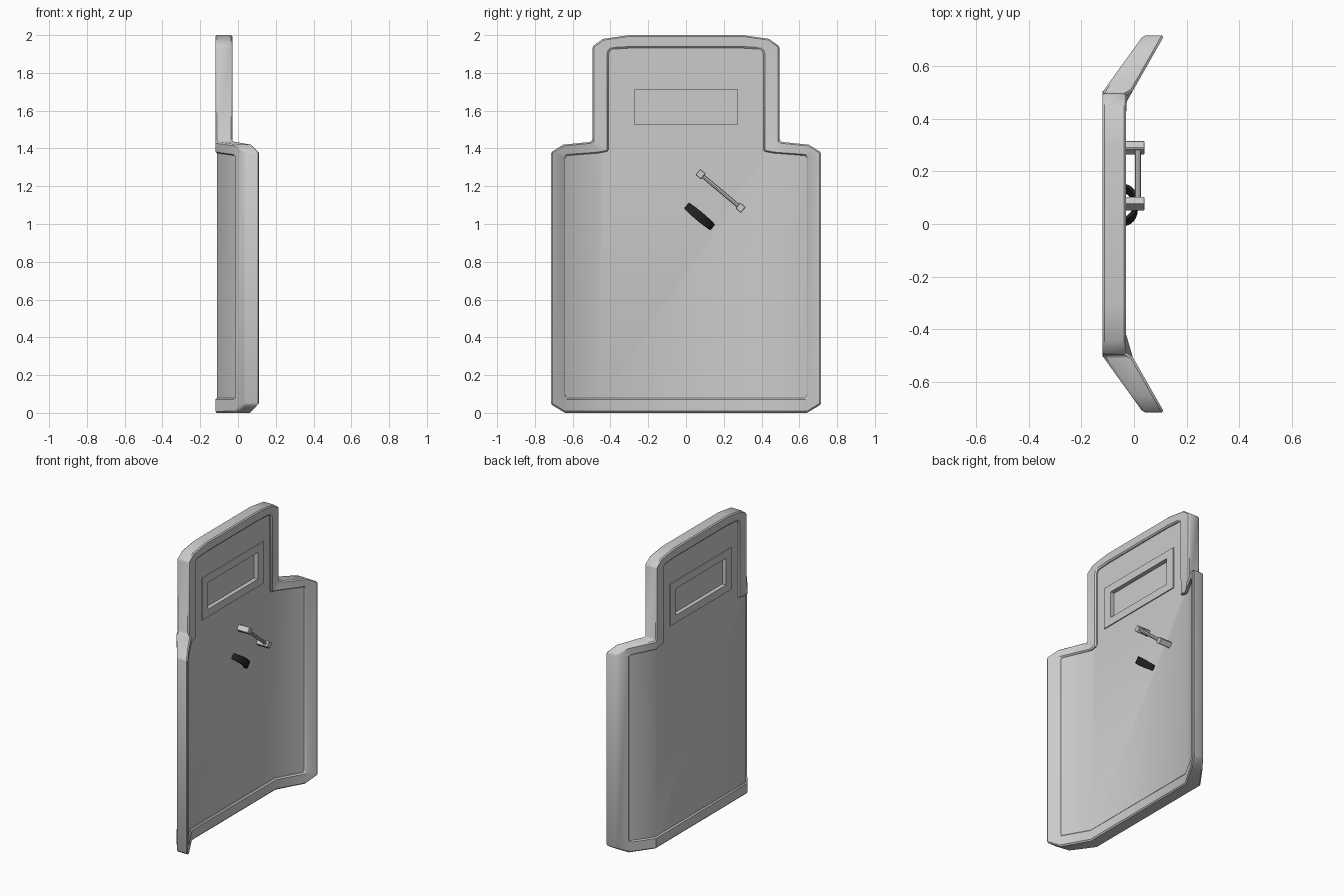
import bpy, bmesh, math
from mathutils import Vector, Matrix

if "Cube" in bpy.data.objects:
    bpy.data.objects.remove(bpy.data.objects["Cube"])

BEND = 0.48  # nominal fold line between centre and wings


def fold(y, z, front, inset=0.0):
    """Map an outline point onto the front or back skin of the folded shield."""
    s, a = (1 if y >= 0 else -1), abs(y)
    edge = 0.5 if front else 0.46
    if a == BEND:
        a = edge
    slope = 0.155 / 0.215 if front else 0.145 / 0.255
    x = (-0.12 + inset) if front else (-0.03 - inset * 1.5)
    if z < 1.44:
        x += max(0, a - edge) * slope
    return (x, s * a, z)


def finish(name, bm, bevel=0, angle=35, color=None):
    bmesh.ops.recalc_face_normals(bm, faces=bm.faces)
    me = bpy.data.meshes.new(name)
    bm.to_mesh(me)
    bm.free()
    ob = bpy.data.objects.new(name, me)
    bpy.context.collection.objects.link(ob)
    bpy.ops.object.select_all(action='DESELECT')
    ob.select_set(True)
    bpy.context.view_layer.objects.active = ob
    if bevel:
        m = ob.modifiers.new("bevel", 'BEVEL')
        m.width, m.segments, m.limit_method = bevel, 1, 'ANGLE'
        m.angle_limit = math.radians(50)
        bpy.ops.object.modifier_apply(modifier="bevel")
    if angle:
        bpy.ops.object.shade_smooth_by_angle(angle=math.radians(angle))
    if color:
        mat = bpy.data.materials.new(name)
        mat.diffuse_color = color
        mat.use_nodes = True
        mat.node_tree.nodes["Principled BSDF"].inputs["Base Color"].default_value = mat.diffuse_color
        me.materials.append(mat)
    return ob


def mirrored(half):
    return half + [(-y, z) for y, z in reversed(half)]


def ring(bm, loops):
    """Bridge closed loops of equal length into a torus-like solid."""
    vs = [[bm.verts.new(p) for p in lp] for lp in loops]
    n = len(vs[0])
    for a, b in zip(vs, vs[1:] + vs[:1]):
        for i in range(n):
            j = (i + 1) % n
            bm.faces.new((a[i], a[j], b[j], b[i]))


def box(bm, size, matrix):
    bmesh.ops.create_cube(bm, size=1, matrix=matrix @ Matrix.Diagonal((*size, 1)))


# Raised rim following the shield outline
outer = mirrored([(BEND, 0), (0.64, 0), (0.715, 0.045), (0.715, 1.38), (0.65, 1.42),
                  (0.51, 1.434), (0.495, 1.441), (0.495, 1.94), (0.44, 1.98), (0.30, 2.0)])
inner = mirrored([(BEND, 0.08), (0.63, 0.08), (0.64, 0.087), (0.64, 1.355), (0.63, 1.362),
                  (BEND, 1.375), (0.41, 1.385), (0.41, 1.90), (0.40, 1.925), (0.28, 1.932)])
bm = bmesh.new()
ring(bm, [[fold(*p, True) for p in outer], [fold(*p, True) for p in inner],
          [fold(*p, False) for p in inner], [fold(*p, False) for p in outer]])
finish("shield_rim", bm, bevel=0.008)

# Recessed folded panel, one centre and two wings per skin
bm = bmesh.new()
centre = mirrored([(BEND, 0.06), (BEND, 1.39), (0.43, 1.40), (0.43, 1.91),
                   (0.41, 1.94), (0.29, 1.95)])
wing = [(BEND, 0.06), (0.655, 0.06), (0.655, 1.37), (BEND, 1.39)]
for front in (True, False):
    for loop in (centre, wing, [(-y, z) for y, z in wing]):
        bm.faces.new([bm.verts.new(fold(*p, front, 0.01)) for p in loop])
bmesh.ops.remove_doubles(bm, verts=bm.verts, dist=0.0005)
border = [e for e in bm.edges if e.is_boundary]
bmesh.ops.bridge_loops(bm, edges=border)
panel = finish("shield_panel", bm, angle=0)

# Window opening cut through the panel
bm = bmesh.new()
box(bm, (0.4, 0.6, 0.24), Matrix.Translation((-0.08, 0, 1.62)))
cutter = finish("window_cutter", bm, angle=0)
cutter.hide_render = True
bpy.context.view_layer.objects.active = panel
m = panel.modifiers.new("window", 'BOOLEAN')
m.operation, m.object, m.solver = 'DIFFERENCE', cutter, 'EXACT'
bpy.ops.object.modifier_apply(modifier="window")
bpy.data.objects.remove(cutter)
bpy.ops.object.select_all(action='DESELECT')
panel.select_set(True)
bpy.ops.object.shade_smooth_by_angle(angle=math.radians(40))


# Window frame and glass
def rect(x, hy, hz):
    return [(x, sy * hy, 1.62 + sz * hz) for sy, sz in ((-1, -1), (1, -1), (1, 1), (-1, 1))]


bm = bmesh.new()
ring(bm, [rect(-0.115, 0.335, 0.145), rect(-0.115, 0.272, 0.092),
          rect(-0.038, 0.272, 0.092), rect(-0.038, 0.335, 0.145)])
finish("window_frame", bm, angle=0)
bm = bmesh.new()
box(bm, (0.02, 0.56, 0.2), Matrix.Translation((-0.077, 0, 1.62)))
finish("window_glass", bm, angle=0)

# Slanted grip: two feet and a bar
tilt = Matrix.Rotation(math.radians(-40), 4, 'X')
grip = Matrix.Translation((0, 0.183, 1.175)) @ tilt
bm = bmesh.new()
for s in (-1, 1):
    box(bm, (0.09, 0.038, 0.04), grip @ Matrix.Translation((-0.005, s * 0.138, 0)))
finish("grip_feet", bm, bevel=0.003, angle=0)
bm = bmesh.new()
bmesh.ops.create_cone(bm, cap_ends=True, segments=8, radius1=0.011, radius2=0.011, depth=0.26,
                      matrix=grip @ Matrix.Translation((0.015, 0, 0))
                      @ Matrix.Rotation(math.pi / 2, 4, 'X'))
finish("grip_bar", bm)

# Black arm strap arching off the panel
place = Matrix.Translation((-0.045, 0.072, 1.04)) @ tilt
bm = bmesh.new()
rows = []
for i in range(13):
    t = math.pi * i / 12
    w = 0.017 + 0.008 * math.sin(t)
    pts = [(r * math.sin(t), -q * math.cos(t), v)
           for r, q, v in ((0.06, 0.09, -w), (0.06, 0.09, w), (0.046, 0.076, w), (0.046, 0.076, -w))]
    rows.append([bm.verts.new(place @ Vector(p)) for p in pts])
for a, b in zip(rows, rows[1:]):
    for k in range(4):
        bm.faces.new((a[k], a[(k + 1) % 4], b[(k + 1) % 4], b[k]))
bm.faces.new(rows[0])
bm.faces.new(rows[-1])
finish("arm_strap", bm, color=(0.015, 0.015, 0.015, 1))
